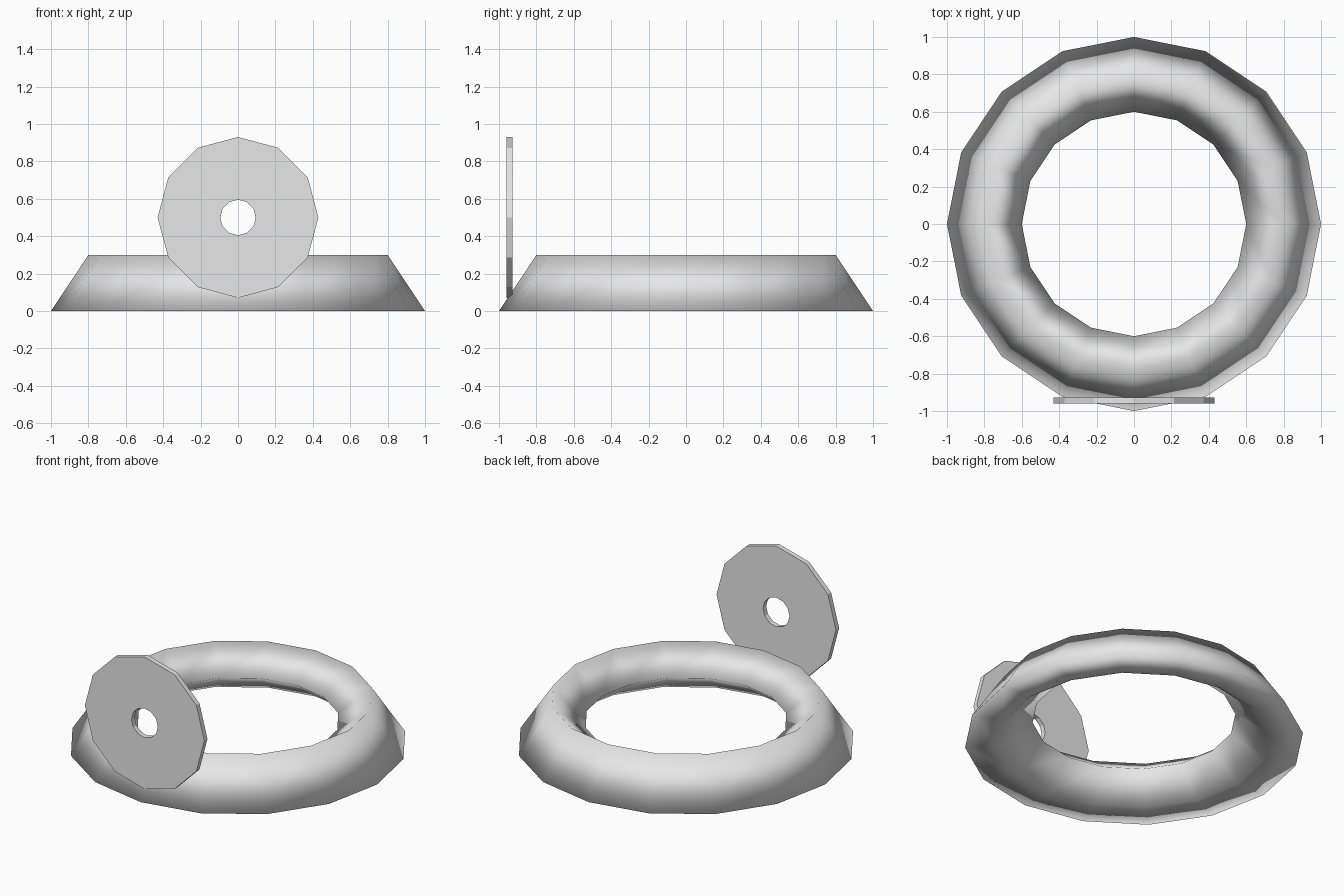
import bpy
import bmesh
from math import cos, sin, pi

cube = bpy.data.objects.get("Cube")
if cube:
    bpy.data.objects.remove(cube, do_unlink=True)

# One plain grey for everything
grey = bpy.data.materials.new("light_grey")
grey.use_nodes = True
colour = (0.8, 0.8, 0.8, 1)
grey.diffuse_color = colour
grey.node_tree.nodes["Principled BSDF"].inputs["Base Color"].default_value = colour


def lathe(name, profile, sides, smooth):
    """Sweep a closed (radius, height) profile around the z axis."""
    bm = bmesh.new()
    rings = []
    for i in range(sides):
        a = 2 * pi * i / sides
        rings.append([bm.verts.new((r * cos(a), r * sin(a), z)) for r, z in profile])
    count = len(profile)
    for i in range(sides):
        here, after = rings[i], rings[(i + 1) % sides]
        for j in range(count):
            k = (j + 1) % count
            face = bm.faces.new((here[j], after[j], after[k], here[k]))
            face.smooth = smooth
    bmesh.ops.recalc_face_normals(bm, faces=bm.faces)
    mesh = bpy.data.meshes.new(name)
    bm.to_mesh(mesh)
    bm.free()
    mesh.materials.append(grey)
    obj = bpy.data.objects.new(name, mesh)
    bpy.context.collection.objects.link(obj)
    return obj


# Base ring: four-sided tube with its outer edge resting on the ground
lathe("base_ring", [(1, 0), (0.8, 0.3), (0.6, 0.15), (0.8, 0)], 16, True)

# Upright disc with a centre hole, standing against the front of the ring
half = 0.016
disc = lathe("front_disc", [(0.43, -half), (0.43, half), (0.095, half), (0.095, -half)], 12, False)
disc.rotation_euler = (pi / 2, 0, 0)
disc.location = (0, -0.944, 0.5)
